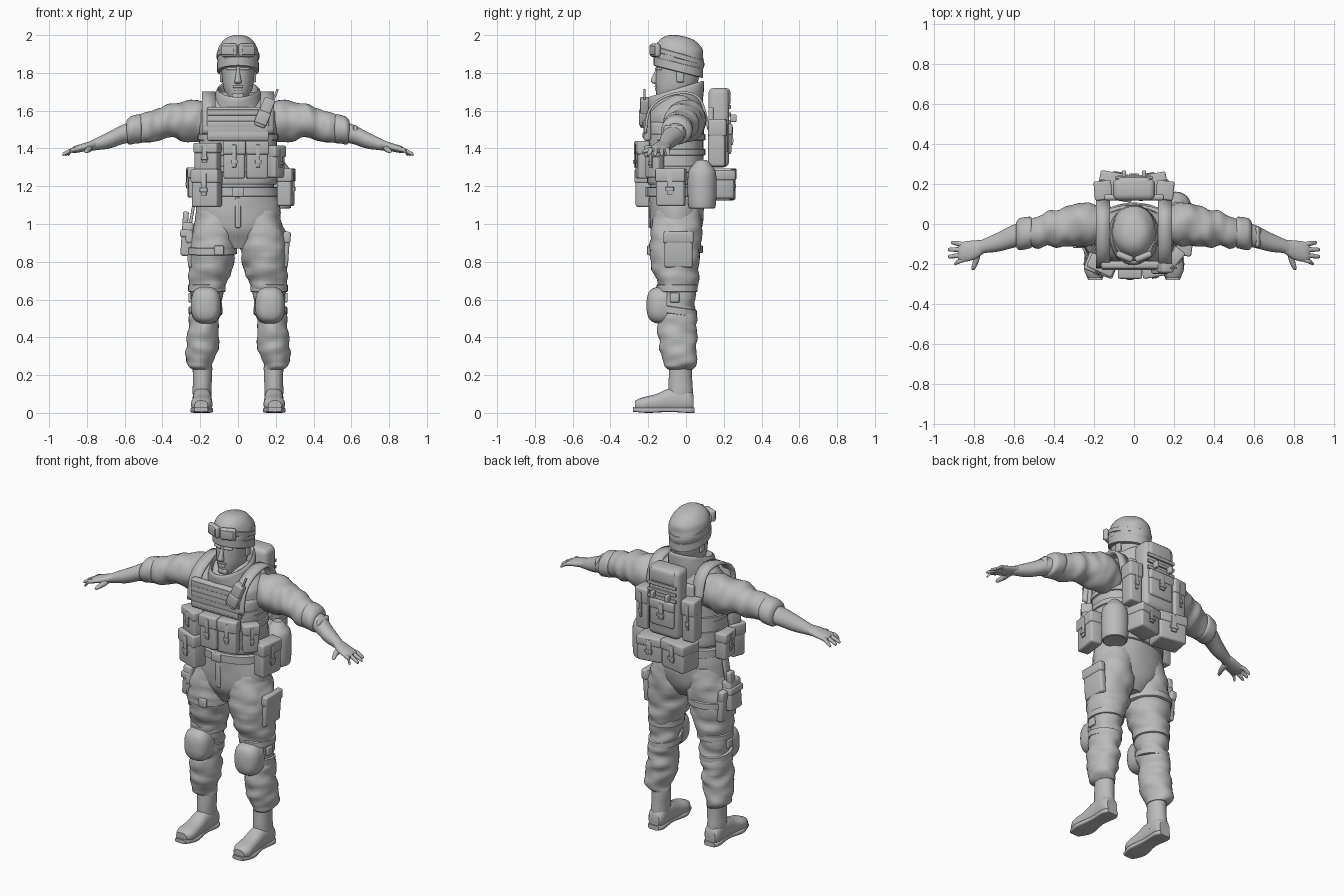
import bpy, bmesh, math
from mathutils import Matrix, Vector, noise

if "Cube" in bpy.data.objects:
    bpy.data.objects.remove(bpy.data.objects["Cube"], do_unlink=True)

UNIT = 0.01  # all sizes below are in hundredths
GREY = (0.5, 0.5, 0.5, 1)
grey = bpy.data.materials.new("plain grey")
grey.use_nodes = True
grey.diffuse_color = GREY
grey.node_tree.nodes["Principled BSDF"].inputs["Base Color"].default_value = GREY
built = []


def finish(name, bm, mirror=False, thickness=0):
    """Turn a bmesh into a scaled object, optionally solid and mirrored."""
    bmesh.ops.recalc_face_normals(bm, faces=bm.faces[:])
    bm.transform(Matrix.Scale(UNIT, 4))
    mesh = bpy.data.meshes.new(name)
    bm.to_mesh(mesh)
    bm.free()
    mesh.materials.append(grey)
    obj = bpy.data.objects.new(name, mesh)
    bpy.context.collection.objects.link(obj)
    if thickness:
        solid = obj.modifiers.new("thickness", "SOLIDIFY")
        solid.thickness, solid.offset = thickness * UNIT, 0
    if mirror:
        obj.modifiers.new("mirror", "MIRROR").use_mirror_merge = False
    built.append(obj)


def spline(points, steps):
    """Smoothly interpolate tuples of any length."""
    points = [Vector(p) for p in points]
    ends = [points[0]] + points + [points[-1]]
    out = []
    for i in range(len(points) - 1):
        a, b, c, d = ends[i:i + 4]
        for s in range(steps):
            t = s / steps
            out.append(b + (c - a) * (t / 2) + (a * 2 - b * 5 + c * 4 - d) * (t * t / 2)
                       + (b * 3 - a - c * 3 + d) * (t ** 3 / 2))
    return out + [points[-1]]


def loft(name, rings, axis="Z", power=2, steps=4, shear=0, folds=0, mirror=False, sides=32):
    """Skin oval rings (x, y, z, radius, radius) lying across one axis."""
    bm = bmesh.new()
    previous = None
    for x, y, z, ra, rb in spline(rings, steps):
        current = []
        for k in range(sides):
            angle = math.tau * k / sides
            c, s = math.cos(angle), math.sin(angle)
            u = ra * math.copysign(abs(c) ** (2 / power), c)
            v = rb * math.copysign(abs(s) ** (2 / power), s)
            offset = {"X": (0, u, v), "Y": (u, 0, v), "Z": (u, v, shear * v)}[axis]
            offset = Vector(offset)
            point = Vector((x, y, z)) + offset
            if folds:
                stretch = Vector((.1, .1, .22)) if axis == "Z" else Vector((.2, .1, .1))
                point += offset.normalized() * folds * noise.noise(point * stretch)
            current.append(bm.verts.new(point))
        if previous:
            for k in range(sides):
                n = (k + 1) % sides
                bm.faces.new((previous[k], previous[n], current[n], current[k]))
        else:
            bm.faces.new(current)
        previous = current
    bm.faces.new(previous)
    finish(name, bm, mirror)


def strap(name, x, y, z, rx, ry, height, shear=0, mirror=False, power=2):
    half = height / 2
    loft(name, [(x, y, z - half, rx - .6, ry - .6), (x, y, z - half + .3, rx, ry),
                (x, y, z + half - .3, rx, ry), (x, y, z + half, rx - .6, ry - .6)],
         steps=1, shear=shear, mirror=mirror, power=power)


def boxes(name, centre, parts, yaw=0, roll=0, mirror=False):
    """Bevelled boxes (offset, size, bevel) sharing one placement."""
    bm = bmesh.new()
    place = (Matrix.Translation(centre) @ Matrix.Rotation(math.radians(yaw), 4, "Z")
             @ Matrix.Rotation(math.radians(roll), 4, "Y"))
    for offset, size, bevel in parts:
        matrix = place @ Matrix.Translation(offset) @ Matrix.Diagonal((*size, 1))
        verts = bmesh.ops.create_cube(bm, size=1, matrix=matrix)["verts"]
        edges = list({e for v in verts for e in v.link_edges})
        bmesh.ops.bevel(bm, geom=edges, offset=bevel, segments=3, profile=.5, affect="EDGES")
    finish(name, bm, mirror)


def box(name, centre, size, bevel=.5, **options):
    boxes(name, centre, [((0, 0, 0), size, bevel)], **options)


def pouch(name, centre, size, yaw=0, **options):
    """Body, lid, closing strap and buckle."""
    w, d, h = size
    boxes(name, centre, [((0, 0, 0), size, 1.2),
                         ((0, -.3, h * .32), (w + .8, d + .6, h * .36), 1),
                         ((0, -d / 2 - .4, h * .1), (w * .2, .9, h * .6), .2),
                         ((0, -d / 2 - .8, -h * .05), (w * .3, .9, h * .1), .2)], yaw, **options)


def strip(name, path, x, width, thickness=1.4):
    """Flat webbing following a side-on (y, z) path."""
    bm = bmesh.new()
    rows = [[bm.verts.new((x + side * width / 2, y, z)) for side in (-1, 1)]
            for y, z in spline(path, 4)]
    for a, b in zip(rows, rows[1:]):
        bm.faces.new((a[0], a[1], b[1], b[0]))
    finish(name, bm, True, thickness)


# Boots
loft("boot_foot", [(19, 4, 5.5, 3.5, 4), (19, 1, 6.5, 5, 6), (19, -8, 6.8, 5, 6.3),
                   (19, -16, 5.2, 5.3, 4.7), (19.3, -23, 4.4, 5.6, 3.8), (19.5, -27, 4, 3.5, 2.5)],
     axis="Y", power=2.4, mirror=True)
loft("boot_shaft", [(19, -3, 6, 5.2, 6.5), (19, -3, 14, 5, 6.3), (19, -3, 26, 5.2, 6)],
     folds=.5, mirror=True)
loft("boot_sole", [(19, 4.5, 1.4, 3.5, 1.4), (19, 1, 1.4, 5, 1.4), (19, -9, 1.7, 4.4, 1.2),
                   (19.2, -20, 1.4, 6, 1.4), (19.5, -28, 1.8, 3.5, 1.2)],
     axis="Y", power=5, mirror=True)

# Trousers
loft("trouser_leg", [(19, -3, 23, 5.5, 6.5), (20, -3.5, 26, 7, 8.5), (19, -4, 35, 8.3, 9.5),
                     (18.5, -4.5, 45, 8, 10), (17, -4.5, 54, 8, 9.5), (16.5, -4.5, 64, 9, 10),
                     (15, -5, 74, 11.3, 12), (14, -5.5, 86, 12.8, 13.5),
                     (12, -5, 98, 12.5, 13.5), (10, -5, 108, 10, 12)],
     folds=1.8, steps=6, mirror=True)
loft("trouser_hips", [(0, -5, 87, 10, 8), (0, -5, 96, 21, 13), (0, -5, 106, 22.5, 14.5),
                      (0, -5, 117, 20.5, 14.5)], folds=.8)
boxes("cargo_pocket", (25, -4, 86), [((0, 0, 0), (4, 15, 18), 1.2), ((.4, 0, 7), (4, 16, 6), 1)],
      roll=4, mirror=True)
box("trouser_fly", (0, -19, 106), (3, 1.6, 16))

# Knee pads
loft("knee_pad", [(17, -10, 57, 8, 10), (17, -16, 57, 7.7, 9.5), (17, -19.5, 57, 5.5, 7.3),
                  (17, -20.8, 57, 2, 3)], axis="Y", power=2.6, mirror=True)
strap("knee_strap_upper", 16.5, -4.7, 66, 9.9, 10.8, 4, mirror=True)
strap("knee_strap_lower", 17.2, -4.7, 54, 8.9, 10.4, 4, shear=-.15, mirror=True)
box("knee_buckle", (25.5, -6, 61), (1.6, 5, 5), mirror=True)

# Torso, vest and belt
loft("shirt_torso", [(0, -5, 112, 19.5, 14), (0, -5, 128, 19, 14), (0, -6, 145, 20, 15),
                     (0, -6, 156, 20.5, 14.5), (0, -5, 162, 19, 12.5), (0, -4, 167, 14, 9),
                     (0, -4, 170, 8, 6)], folds=.8)
loft("vest_body", [(0, -5.5, 121, 20, 14.5), (0, -5.5, 124, 20.8, 15.2), (0, -6, 140, 20.6, 15.2),
                   (0, -6, 152, 20.5, 15.5), (0, -6, 154, 19, 14)], power=2.5)
boxes("vest_chest_panel", (0, -20.5, 153),
      [((0, 0, 0), (33, 4, 18), 1.4)] + [((0, -1.9, z), (32, 1, 3), .3) for z in (-6, 0, 6)])
for level in (129, 138, 146):
    strap("vest_webbing", 0, -5.8, level, 21.4, 16, 3.5, power=2.4)
strap("belt", 0, -5, 117, 21.7, 15.8, 5)
box("belt_buckle", (0, -21, 117), (6, 1.5, 5))
strip("shoulder_strap", [(-21.5, 148), (-19.5, 160), (-12, 167), (0, 169.5), (8, 165), (12, 150)],
      15.5, 7)
loft("collar", [(0, -5.5, 157, 13.5, 14), (0, -5.5, 164, 13, 14.7), (0, -5.5, 170.5, 11.5, 15),
                (0, -5.5, 170.8, 10, 13.5), (0, -5.5, 163, 9.5, 12)], shear=.3, folds=.5)

# Arms
loft("sleeve", [(15, -1, 154, 9, 10), (25, 0, 154.5, 10.5, 11), (33, -1, 154.5, 10, 9.5),
                (42, -2.5, 153, 9, 8.3), (50, -4, 151, 7.8, 7.5), (57, -5, 149.5, 7, 6.5)],
     axis="X", folds=1.6, steps=6, mirror=True)
loft("rolled_cuff", [(51, -4.3, 150.5, 6.5, 6), (52, -4.3, 150.5, 8.4, 7.6),
                     (57, -5, 149.5, 8, 7.2), (59, -5.5, 149, 6, 5.5)],
     axis="X", folds=.8, mirror=True)
loft("forearm", [(52, -4, 149.5, 6, 6), (60, -6, 147.8, 5.8, 5.2), (68, -9, 144.5, 4.8, 4.5),
                 (75, -11, 142.3, 3.6, 3.2), (79, -12.5, 141, 3.5, 2.5)], axis="X", mirror=True)
box("arm_band", (62, -6.5, 148.5), (3, 11, 8), bevel=2)

# Hands
loft("palm", [(75, -11.3, 142.3, 3.2, 2.7), (80, -13, 141, 4.8, 2.3), (86, -14, 139.5, 5, 1.9),
              (88, -14.2, 139, 4, 1.2)], axis="X", mirror=True)
for i, tip in enumerate((90, 93, 93, 91.5)):
    y = -17.8 + 2.5 * i
    loft("finger", [(85, y, 139.6, 1.2, 1.2), (88, y - 1 + i / 2, 139, 1.2, 1.2),
                    (tip - .6, y - 2 + i, 137, .9, .9), (tip, y - 2 + i, 136.6, .3, .3)],
         axis="X", sides=12, mirror=True)
loft("thumb", [(79, -13, 140.5, 2.2, 1.8), (79, -18, 139.5, 1.6, 1.5), (80.3, -22, 138.5, 1.1, 1),
               (80.5, -23, 138, .4, .4)], axis="Y", sides=12, mirror=True)

# Head
loft("head", [(0, -3, 155, 7, 7.5), (0, -4, 162, 7, 8), (0, -6.3, 167, 6, 9),
              (0, -5.5, 172, 7.7, 10.5), (0, -4.5, 178, 8.5, 11.5), (0, -4, 185, 9, 11.5),
              (0, -4, 190, 8.5, 11)])
loft("nose", [(0, -15.3, 181.5, .9, .8), (0, -16.3, 178, 1.3, 1.6), (0, -16.6, 175.3, 1.9, 2),
              (0, -15.5, 174, 1.2, 1)], sides=16)
box("brow", (3.3, -14.5, 182.2), (5.5, 2.5, 1.6), bevel=.6, yaw=18, mirror=True)
box("lips", (0, -15.8, 171.3), (4.4, 1.4, 1.4), bevel=.5)
box("moustache", (0, -15.9, 172.8), (5.5, 1.4, 1.1), bevel=.4)
box("chin_beard", (0, -14.3, 167.6), (6, 3.4, 3.8), bevel=1.4)
box("ear", (8.8, -3, 178), (1.6, 4, 6), bevel=.7, mirror=True)

# Knitted hat and goggles
loft("hat", [(0, -4, 181, 9.5, 11.5), (0, -4, 184, 10.8, 12.8), (0, -3.5, 190, 10.9, 13),
             (0, -3, 195, 9.3, 11.3), (0, -2.5, 198.5, 5.8, 7), (0, -2.5, 199.6, 1.5, 2)],
     shear=-.2, folds=.7)
strap("hat_brim", 0, -4, 183, 11.1, 13.1, 5, shear=-.25)
strap("goggle_strap", 0, -3.7, 189, 11.3, 13.3, 3, shear=-.28)
boxes("goggle_lens", (4.7, -16.3, 192), [((0, 0, 0), (9, 3.2, 7), 1.3),
                                         ((0, -1.5, 0), (7, 1, 5), .4)], yaw=22, mirror=True)

# Pouches around the waist
pouch("magazine_pouch_middle", (-2, -23.8, 134), (11.3, 6, 20))
pouch("magazine_pouch_left", (10, -23, 134), (11.3, 6, 20), 10)
pouch("magazine_pouch_right", (-16, -20.3, 135.5), (13, 7, 15), -25)
pouch("magazine_pouch_side", (20, -16.5, 133), (9, 6, 17), 50)
pouch("utility_pouch_right", (-16.5, -20.5, 119), (14.5, 8.5, 20), -20)
pouch("utility_pouch_left", (25.3, -8, 119.5), (15, 7.5, 20), 82)
pouch("hip_pouch_right", (-23, -5, 122), (11, 7, 16), -85)
loft("canteen_cover", [(21, 8.5, 108.5, 5.5, 5.5), (21, 8.5, 110, 7.3, 7.3), (21, 8.5, 126, 7.5, 7.5),
                       (21, 8.5, 131, 5, 5), (21, 8.5, 134, 2.5, 2.5)])
pouch("rear_pouch_right", (-9, 18.5, 121), (17, 13, 17), 170)
pouch("rear_pouch_left", (9, 18.5, 121), (15, 12, 15), 190)

# Backpack
boxes("backpack", (0, 17.3, 151), [((0, 0, 0), (21, 11, 42), 3), ((0, .8, 16), (17, 11, 10), 2.5),
                                   ((0, -4, -4), (30, 3, 30), 1.2)])
pouch("backpack_front_pocket", (0, 22.5, 145), (16, 3, 16), 180)
pouch("backpack_side_pocket", (15.5, 16.5, 143), (8, 9, 25), 175, mirror=True)
boxes("backpack_webbing", (0, 23.2, 157), [((0, 0, z), (19, 1.2, 2), .3) for z in (-3, 1, 5)])
box("backpack_clip", (5, 25, 156), (2, 3.5, 4), mirror=True)

# Chest radio
boxes("radio", (14.5, -22, 160), [((0, 0, -1), (6, 4.5, 16), .8), ((0, -.5, -4), (6.8, 4.8, 7), .7),
                                  ((1.8, 0, 9), (1.2, 1.2, 8), .3)], roll=22)

# Thigh holster
boxes("holster", (-27, -6, 92), [((0, 0, 0), (6, 11, 18), 1.4), ((-.6, 0, 3), (6.4, 12, 4), .8),
                                 ((-1.5, 2.5, 11), (3, 5, 7), .8)], roll=4)
box("holster_hanger", (-24, -5, 107), (1.6, 5, 18), roll=10)
strap("holster_thigh_strap", -14, -5.5, 86, 13.6, 14.4, 4, shear=.05)
box("holster_strap_buckle", (-10, -19.8, 86), (5, 1.6, 5))

# Smooth shading with crisp edges
bpy.ops.object.select_all(action="DESELECT")
for obj in built:
    obj.select_set(True)
bpy.context.view_layer.objects.active = built[0]
bpy.ops.object.shade_smooth_by_angle(angle=math.radians(40))
